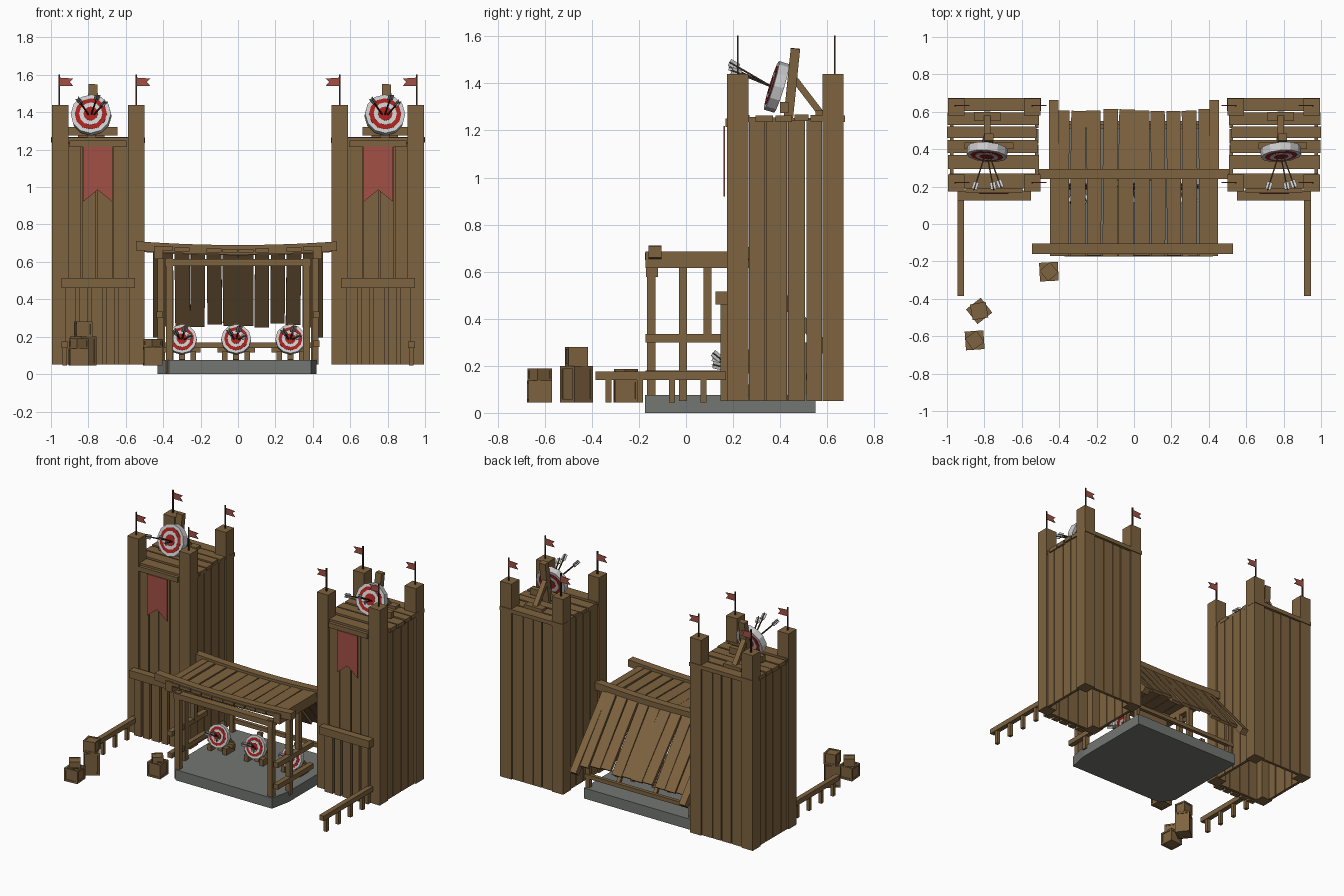
import bpy, bmesh, math, random
from mathutils import Matrix, Vector

if "Cube" in bpy.data.objects:
    bpy.data.objects.remove(bpy.data.objects["Cube"])

random.seed(4)
rnd = lambda a: random.uniform(-a, a)


def material(name, rgb):
    m = bpy.data.materials.new(name)
    m.diffuse_color = (*rgb, 1)
    m.use_nodes = True
    m.node_tree.nodes["Principled BSDF"].inputs["Base Color"].default_value = m.diffuse_color
    return m


WOOD = material("wood", (0.21, 0.125, 0.05))
DARK = material("dark_wood", (0.05, 0.03, 0.015))
CLOTH = material("cloth", (0.36, 0.08, 0.06))
RED = material("red_paint", (0.4, 0.015, 0.012))
WHITE = material("white_paint", (0.6, 0.6, 0.6))
STONE = material("stone", (0.17, 0.18, 0.165))


def finish(name, bm, mat, mirror=False):
    bmesh.ops.recalc_face_normals(bm, faces=bm.faces)
    me = bpy.data.meshes.new(name)
    bm.to_mesh(me)
    bm.free()
    me.materials.append(mat)
    ob = bpy.data.objects.new(name, me)
    bpy.context.collection.objects.link(ob)
    if mirror:
        ob.modifiers.new("mirror", 'MIRROR').use_mirror_merge = False
    return ob


def box(bm, lo, hi):
    lo, hi = Vector(lo), Vector(hi)
    m = Matrix.Translation((lo + hi) / 2) @ Matrix.Diagonal((*(hi - lo), 1))
    return bmesh.ops.create_cube(bm, size=1, matrix=m)['verts']


def bar(bm, a, b, w, t):
    # beam from a to b: w is sideways, t is the other thickness
    a, b = Vector(a), Vector(b)
    d = (b - a).normalized()
    s = d.cross(Vector((0, 1, 0) if abs(d.z) > 0.9 else (0, 0, 1))).normalized()
    m = Matrix((s, s.cross(d) * -1, d)).transposed().to_4x4()
    m = Matrix.Translation((a + b) / 2) @ m @ Matrix.Diagonal((w, t, (b - a).length, 1))
    bmesh.ops.create_cube(bm, size=1, matrix=m)


def planks(bm, lo, hi, n, axis, length, gap=0.006, jit=0.01):
    # split a box into n uneven planks along axis, with ragged ends along length
    step = (hi[axis] - lo[axis]) / n
    cuts = [lo[axis] + step * i + (rnd(step * 0.15) if 0 < i < n else 0) for i in range(n + 1)]
    for c0, c1 in zip(cuts, cuts[1:]):
        a, b = list(lo), list(hi)
        a[axis], b[axis] = c0 + gap / 2, c1 - gap / 2
        b[length] += rnd(jit)
        if length != 2:
            a[length] += rnd(jit)
        box(bm, a, b)


def polygon(bm, pts, offset):
    f = bm.faces.new([bm.verts.new(p) for p in pts])
    r = bmesh.ops.extrude_face_region(bm, geom=[f])
    bmesh.ops.translate(bm, vec=offset, verts=[v for v in r['geom'] if isinstance(v, bmesh.types.BMVert)])


# --- towers (left one modelled, right one mirrored) ---
bm = bmesh.new()
for x in (-0.995, -0.588):
    for y in (0.175, 0.58):
        box(bm, (x, y, 0.05), (x + 0.088, y + 0.09, 1.44))
finish("tower_posts", bm, WOOD, True)

bm = bmesh.new()
planks(bm, (-0.91, 0.19, 0.05), (-0.585, 0.21, 1.24), 4, 0, 2)
planks(bm, (-0.91, 0.64, 0.05), (-0.585, 0.66, 1.24), 4, 0, 2)
planks(bm, (-0.985, 0.265, 0.05), (-0.965, 0.58, 1.25), 4, 1, 2)
planks(bm, (-0.53, 0.265, 0.05), (-0.51, 0.58, 1.25), 4, 1, 2)
finish("tower_walls", bm, WOOD, True)

bm = bmesh.new()
planks(bm, (-0.93, 0.147, 0.05), (-0.57, 0.178, 0.465), 5, 0, 2, 0.016, 0)
finish("tower_lower_boards", bm, WOOD, True)

bm = bmesh.new()
box(bm, (-0.945, 0.125, 0.46), (-0.55, 0.178, 0.515))
box(bm, (-0.9, 0.168, 1.215), (-0.595, 0.19, 1.25))
finish("tower_front_beams", bm, WOOD, True)

bm = bmesh.new()
for y0, y1 in ((0.19, 0.27), (0.295, 0.37), (0.38, 0.45), (0.46, 0.52), (0.53, 0.597), (0.605, 0.675)):
    z = 1.25 + rnd(0.006)
    box(bm, (-0.993 + rnd(0.007), y0, z - 0.014), (-0.51 + rnd(0.012), y1, z + 0.014))
finish("tower_deck", bm, WOOD, True)

# --- banners and flags ---
bm = bmesh.new()
polygon(bm, [(-0.83, 0.16, 1.218), (-0.67, 0.16, 1.218), (-0.67, 0.16, 0.92),
             (-0.75, 0.16, 0.985), (-0.83, 0.16, 0.92)], (0, 0.006, 0))
for x in (-0.955, -0.543):
    for y in (0.22, 0.632):
        polygon(bm, [(x, y, 1.585), (x + 0.075, y, 1.58), (x + 0.055, y, 1.562),
                     (x + 0.075, y, 1.54), (x, y, 1.54)], (0, 0.004, 0))
finish("banners_and_flags", bm, CLOTH, True)
bm = bmesh.new()
for x in (-0.955, -0.543):
    for y in (0.22, 0.632):
        box(bm, (x - 0.004, y - 0.004, 1.43), (x + 0.004, y + 0.004, 1.603))
finish("flag_poles", bm, DARK, True)

# --- side fences ---
bm = bmesh.new()
box(bm, (-0.945, -0.385, 0.14), (-0.91, 0.17, 0.175))
for y in (-0.33, -0.195, -0.06, 0.075):
    box(bm, (-0.939, y - 0.013, 0.045), (-0.915, y + 0.013, 0.145))
finish("fence", bm, WOOD, True)

# --- shelter floor ---
bm = bmesh.new()
polygon(bm, [(-0.43, -0.08, 0), (-0.37, -0.175, 0), (0.39, -0.175, 0),
             (0.42, -0.03, 0), (0.42, 0.55, 0), (-0.43, 0.55, 0)], (0, 0, 0.075))
finish("floor_slab", bm, STONE)

# --- shelter frame ---
bm = bmesh.new()
box(bm, (-0.385, -0.165, 0.005), (-0.347, -0.13, 0.62))
box(bm, (-0.43, -0.03, 0.05), (-0.395, 0.005, 0.62))
box(bm, (-0.43, 0.075, 0.32), (-0.395, 0.108, 0.62))
box(bm, (-0.45, -0.172, 0.615), (-0.4, 0.29, 0.685))
for z in (0.3, 0.145):
    box(bm, (-0.435, -0.172, z), (-0.4, 0.23, z + 0.035))
bar(bm, (-0.43, 0.26, 0.665), (-0.43, 0.645, 0.21), 0.05, 0.045)
box(bm, (-0.42, 0.5, 0.05), (-0.39, 0.53, 0.3))
finish("shelter_side_frames", bm, WOOD, True)

bm = bmesh.new()
box(bm, (-0.39, -0.17, 0.577), (0.39, -0.118, 0.615))
box(bm, (-0.43, 0.51, 0.14), (0.43, 0.535, 0.168))
finish("shelter_cross_rails", bm, WOOD)

# --- sagging roof beams ---
bm = bmesh.new()
box(bm, (-0.545, -0.16, 0.64), (0.53, -0.105, 0.69))
box(bm, (-0.51, 0.24, 0.635), (0.51, 0.295, 0.688))
for i in range(-4, 5):
    bmesh.ops.bisect_plane(bm, geom=bm.verts[:] + bm.edges[:] + bm.faces[:],
                           plane_co=(i * 0.11, 0, 0), plane_no=(1, 0, 0))
for v in bm.verts:
    v.co.z += 0.02 * (v.co.x / 0.54) ** 2
finish("roof_beams", bm, WOOD)

# --- roof planks ---
bm = bmesh.new()
n = 10
for i in range(n):
    x = -0.385 + 0.77 * i / (n - 1)
    w = 0.079 + rnd(0.004)
    z = 0.66 + 0.012 * (x / 0.4) ** 2
    bar(bm, (x, -0.17 + rnd(0.004), z), (x + rnd(0.004), 0.285, z), w, 0.02)
    bar(bm, (x, 0.27, z + 0.005), (x + rnd(0.006), 0.602 + rnd(0.006), 0.265 + rnd(0.012)), w, 0.02)
finish("roof_planks", bm, WOOD)


# --- archery targets ---
def target(label, c, r, depth, tilt, yaw, tails, tip):
    place = Matrix.Translation(c) @ Matrix.Rotation(math.radians(yaw), 4, 'Z') @ \
        Matrix.Rotation(math.radians(90 - tilt), 4, 'X')
    for i, (k, mat) in enumerate(((1, WHITE), (0.8, RED), (0.58, WHITE), (0.36, RED))):
        bm = bmesh.new()
        bmesh.ops.create_cone(bm, cap_ends=True, segments=12, radius1=r * k, radius2=r * k,
                              depth=depth + 0.004 * i, matrix=place)
        finish(f"{label}_ring_{i + 1}", bm, mat)
    shafts, fins = bmesh.new(), bmesh.new()
    for k, t in enumerate(tails):
        a = Vector(c) + Vector(tip) + Vector(((k - 1) * 0.12 * r, 0, 0))
        b = Vector(c) + Vector(t)
        d = (b - a).normalized()
        bar(shafts, a, b, 0.007, 0.007)
        bar(fins, b - d * 0.045, b, 0.03, 0.003)
        bar(fins, b - d * 0.045, b, 0.003, 0.03)
    finish(label + "_arrow_shafts", shafts, DARK)
    finish(label + "_arrow_feathers", fins, WHITE)


for side, x in (("left", -0.785), ("right", 0.785)):
    target(side + "_tower_target", (x, 0.385, 1.385), 0.108, 0.045, 17, -5 if x < 0 else 5,
           [(-0.07, -0.2, 0.085), (0.035, -0.2, 0.105), (0.075, -0.19, 0.07)], (0, -0.02, 0))
    bm = bmesh.new()
    bar(bm, (x, 0.435, 1.255), (x + 0.01, 0.465, 1.548), 0.048, 0.04)
    bar(bm, (x, 0.46, 1.42), (x, 0.59, 1.25), 0.035, 0.028)
    box(bm, (x - 0.12, 0.4, 1.275), (x + 0.14, 0.435, 1.32))
    box(bm, (x - 0.07, 0.55, 1.262), (x + 0.07, 0.6, 1.285))
    finish(side + "_tower_target_stand", bm, WOOD)

for side, x in (("left", -0.3), ("middle", -0.01), ("right", 0.28)):
    target(side + "_range_target", (x, 0.215, 0.185), 0.08, 0.032, 14, 0,
           [(-0.04, -0.1, 0.05), (0.02, -0.1, 0.07), (0.05, -0.1, 0.02)], (0, -0.015, 0))
    bm = bmesh.new()
    bar(bm, (x, 0.235, 0.075), (x, 0.265, 0.27), 0.032, 0.025)
    bar(bm, (x, 0.25, 0.2), (x, 0.36, 0.08), 0.025, 0.02)
    box(bm, (x - 0.1, 0.23, 0.115), (x + 0.1, 0.255, 0.142))
    for s in (-0.06, 0.06):
        box(bm, (x + s - 0.015, 0.19, 0.075), (x + s + 0.015, 0.29, 0.12))
    finish(side + "_range_target_stand", bm, WOOD)


# --- crates: panel box with corner posts and rims ---
def crate(name, x, y, z, s, h, angle):
    bm = bmesh.new()
    a, e = s / 2, s * 0.13
    i = a - e * 0.35
    box(bm, (-i, -i, e * 0.35), (i, i, h - e * 0.35))
    for u in (-a, a - e):
        for v in (-a, a - e):
            box(bm, (u, v, 0), (u + e, v + e, h))
        for w in (0, h - e):
            box(bm, (-a, u, w), (a, u + e, w + e))
            box(bm, (u, -a, w), (u + e, a, w + e))
    bmesh.ops.transform(bm, verts=bm.verts, matrix=Matrix.Translation((x, y, z)) @
                        Matrix.Rotation(math.radians(angle), 4, 'Z'))
    finish(name, bm, WOOD)


crate("near_crate", -0.455, -0.255, 0.045, 0.1, 0.1, 3)
crate("near_small_crate", -0.455, -0.255, 0.145, 0.072, 0.042, 40)
crate("tall_crate", -0.828, -0.465, 0.045, 0.1, 0.155, 38)
crate("tall_top_crate", -0.828, -0.465, 0.2, 0.085, 0.08, 10)
crate("far_crate", -0.852, -0.622, 0.045, 0.1, 0.092, 4)
crate("far_small_crate", -0.852, -0.622, 0.137, 0.075, 0.052, 35)
